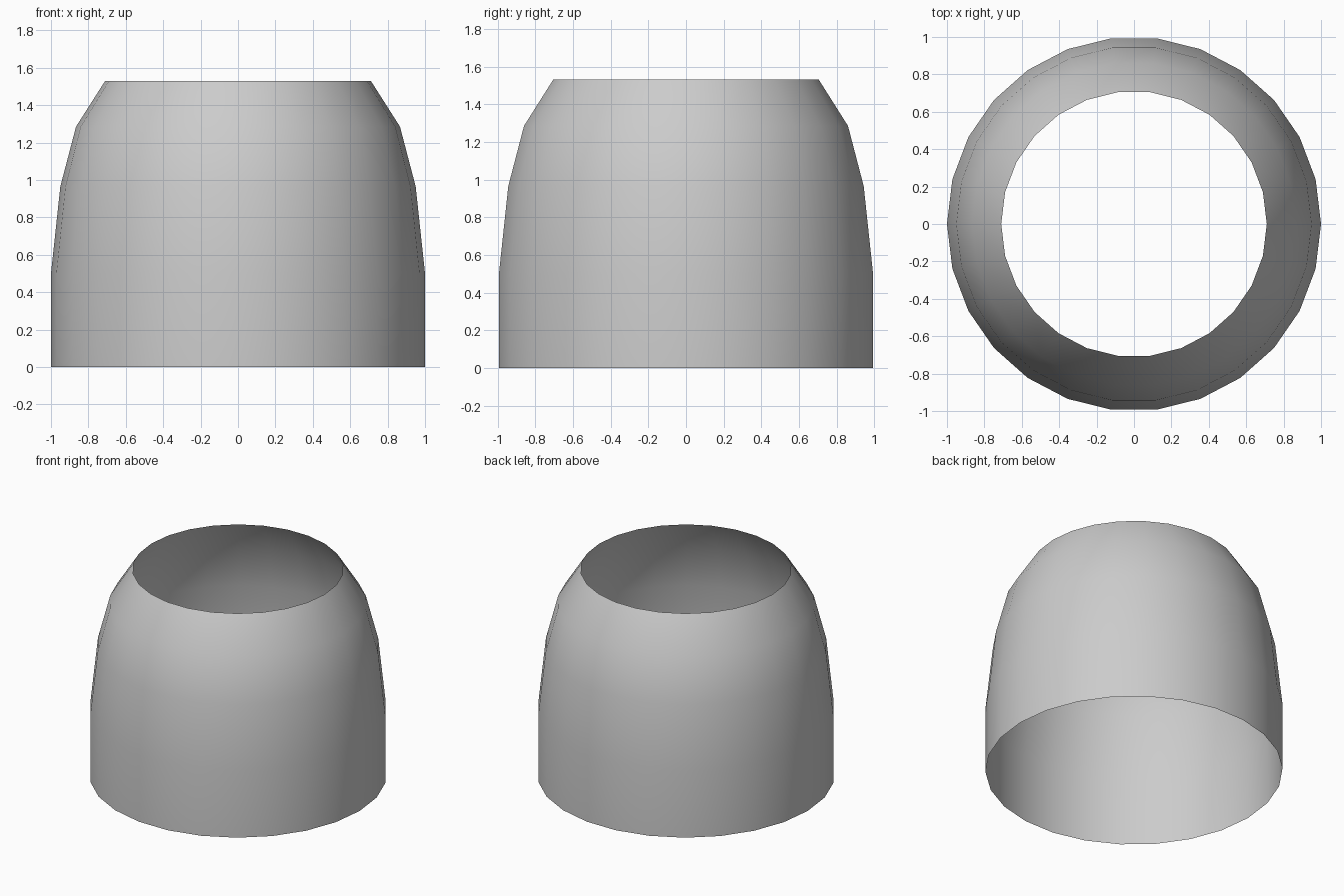
import bpy, bmesh, math

if "Cube" in bpy.data.objects:
    bpy.data.objects.remove(bpy.data.objects["Cube"])

SIDES = 26
# Shell profile from the bottom rim to the top opening: (radius, height)
PROFILE = [(1.0, 0.0), (1.0, 0.5), (0.95, 0.965), (0.866, 1.285), (0.71, 1.53)]


def lathe(name, profile, sides):
    bm = bmesh.new()
    rings = []
    for r, z in profile:
        rings.append([bm.verts.new((r * math.cos(2 * math.pi * i / sides),
                                    r * math.sin(2 * math.pi * i / sides), z))
                      for i in range(sides)])
    for low, high in zip(rings, rings[1:]):
        for i in range(sides):
            j = (i + 1) % sides
            bm.faces.new((low[i], low[j], high[j], high[i])).smooth = True
    mesh = bpy.data.meshes.new(name)
    bm.to_mesh(mesh)
    bm.free()
    obj = bpy.data.objects.new(name, mesh)
    bpy.context.collection.objects.link(obj)
    return obj


# Open, single-walled tapered shell
lathe("tapered_shell", PROFILE, SIDES)
